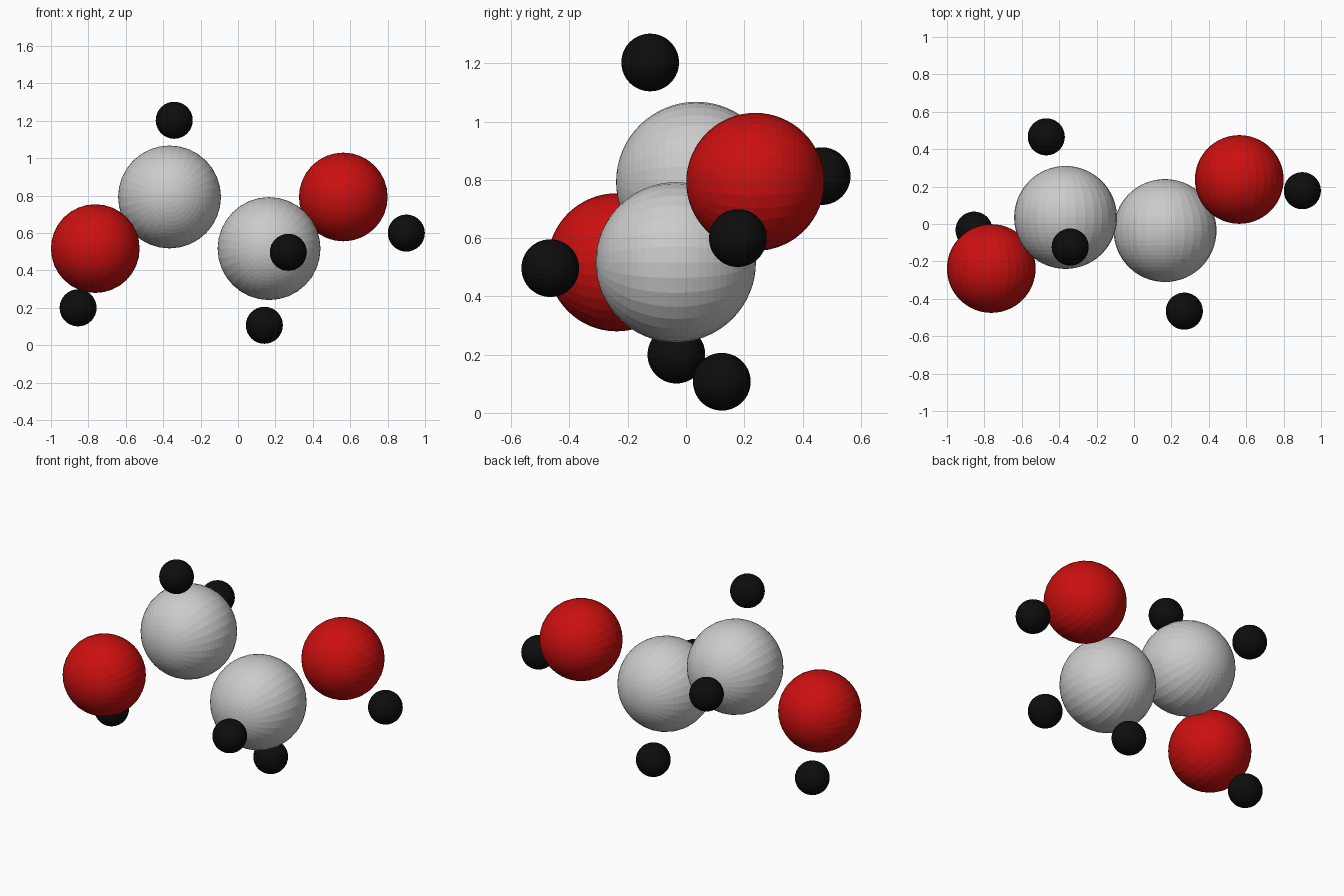
import bpy, math

if "Cube" in bpy.data.objects:
    bpy.data.objects.remove(bpy.data.objects["Cube"])


def material(name, color):
    m = bpy.data.materials.new(name)
    m.diffuse_color = color
    m.use_nodes = True
    m.node_tree.nodes["Principled BSDF"].inputs["Base Color"].default_value = m.diffuse_color
    return m


RED = material("red", (0.6, 0.005, 0.005, 1))
BLACK = material("black", (0.004, 0.004, 0.004, 1))


def atom(name, radius, position, mat=None):
    # flat-faced ball with its poles facing front and back
    bpy.ops.mesh.primitive_uv_sphere_add(
        segments=32, ring_count=32, radius=radius, location=position,
        rotation=(math.pi / 2, 0, 0))
    ob = bpy.context.object
    ob.name = name
    if mat:
        ob.data.materials.append(mat)


CARBON, OXYGEN, HYDROGEN = 0.275, 0.237, 0.099
CENTRE = (-0.1, 0, 0.655)

# pairs of atoms mirrored through the centre of the molecule
pairs = [
    ("carbon", CARBON, (-0.266, 0.035, 0.138), None),
    ("oxygen", OXYGEN, (-0.663, -0.238, -0.138), RED),
    ("hydrogen_outer", HYDROGEN, (-0.241, -0.123, 0.548), BLACK),
    ("hydrogen_side", HYDROGEN, (-0.369, 0.466, 0.158), BLACK),
]
for name, radius, offset, mat in pairs:
    for side, sign in (("left", 1), ("right", -1)):
        atom(f"{name}_{side}", radius,
             [c + sign * o for c, o in zip(CENTRE, offset)], mat)

# end hydrogens attached to the oxygens, both hanging low
atom("hydrogen_end_left", HYDROGEN, (-0.855, -0.033, 0.2), BLACK)
atom("hydrogen_end_right", HYDROGEN, (0.9, 0.178, 0.6), BLACK)
